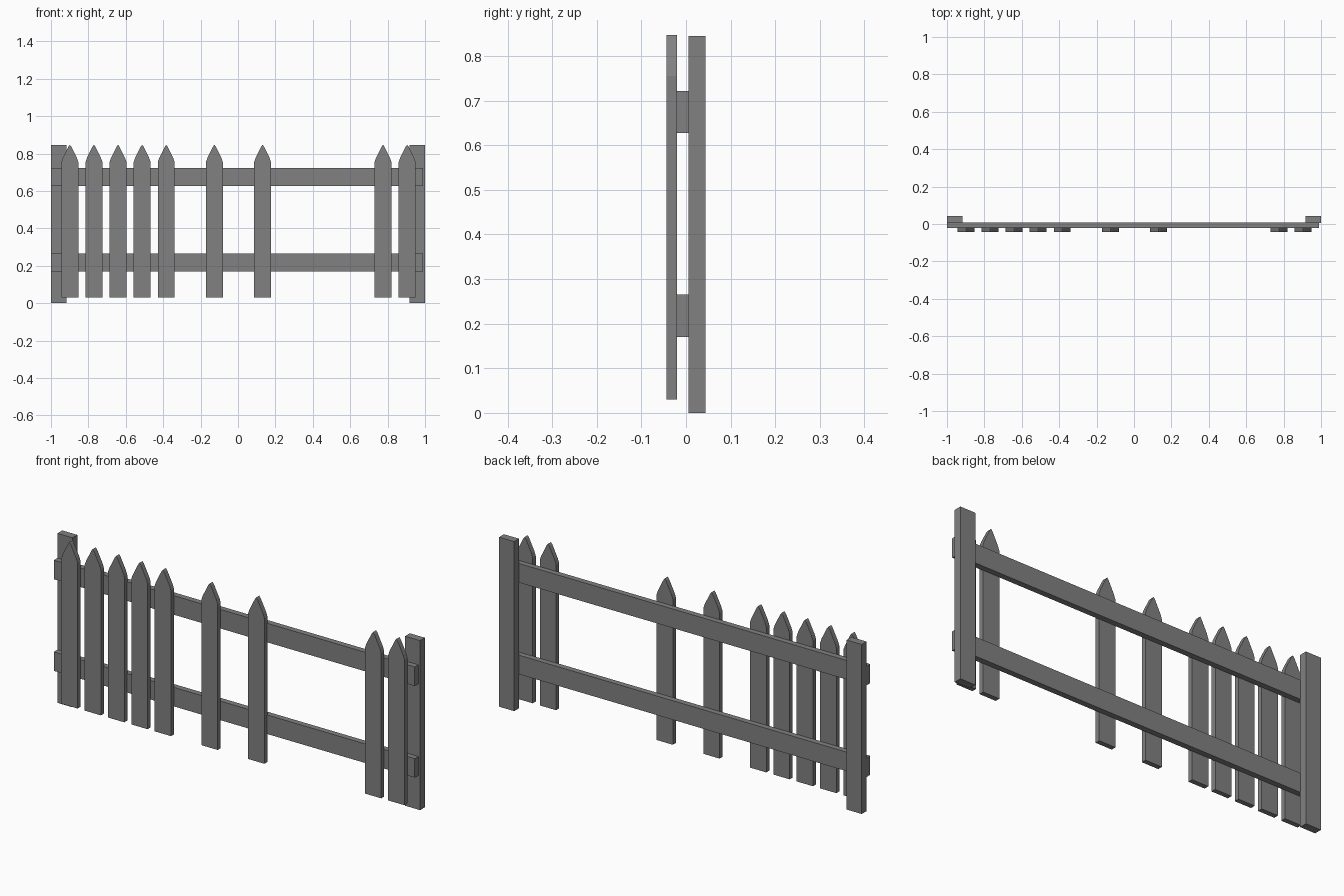
import bpy
import bmesh

cube = bpy.data.objects.get("Cube")
if cube:
    bpy.data.objects.remove(cube)

wood = bpy.data.materials.new("weathered grey")
wood.use_nodes = True
GREY = (0.22, 0.22, 0.22, 1)
wood.diffuse_color = GREY
wood.node_tree.nodes["Principled BSDF"].inputs["Base Color"].default_value = GREY


def board(name, outline, y0, y1):
    """Extrude an x-z outline from y0 back to y1."""
    bm = bmesh.new()
    face = bm.faces.new([bm.verts.new((x, y0, z)) for x, z in outline])
    moved = bmesh.ops.extrude_face_region(bm, geom=[face])["geom"]
    verts = [v for v in moved if isinstance(v, bmesh.types.BMVert)]
    bmesh.ops.translate(bm, verts=verts, vec=(0, y1 - y0, 0))
    bmesh.ops.recalc_face_normals(bm, faces=bm.faces)
    mesh = bpy.data.meshes.new(name)
    bm.to_mesh(mesh)
    bm.free()
    mesh.materials.append(wood)
    obj = bpy.data.objects.new(name, mesh)
    bpy.context.collection.objects.link(obj)
    return obj


def rect(x0, x1, z0, z1):
    return [(x0, z0), (x1, z0), (x1, z1), (x0, z1)]


# End posts behind the rails
board("right_post", rect(-1, -0.917, 0, 0.845), 0.006, 0.044)
board("left_post", rect(0.917, 1, 0, 0.845), 0.006, 0.044)

# Horizontal rails
board("lower_rail", rect(-1, 0.99, 0.17, 0.265), -0.022, 0.007)
board("upper_rail", rect(-1, 0.99, 0.627, 0.722), -0.022, 0.007)

# Pointed pickets, evenly spaced with some missing
half = [(0.045, 0.03), (0.045, 0.755), (0.037, 0.778), (0.007, 0.838)]
outline = half + [(0, 0.847)] + [(-x, z) for x, z in reversed(half)]
for slot in (0, 1, 2, 3, 4, 6, 8, 13, 14):
    picket = board(f"picket_{slot + 1}", outline, -0.044, -0.02)
    picket.location.x = -0.899 + slot * 0.1288
